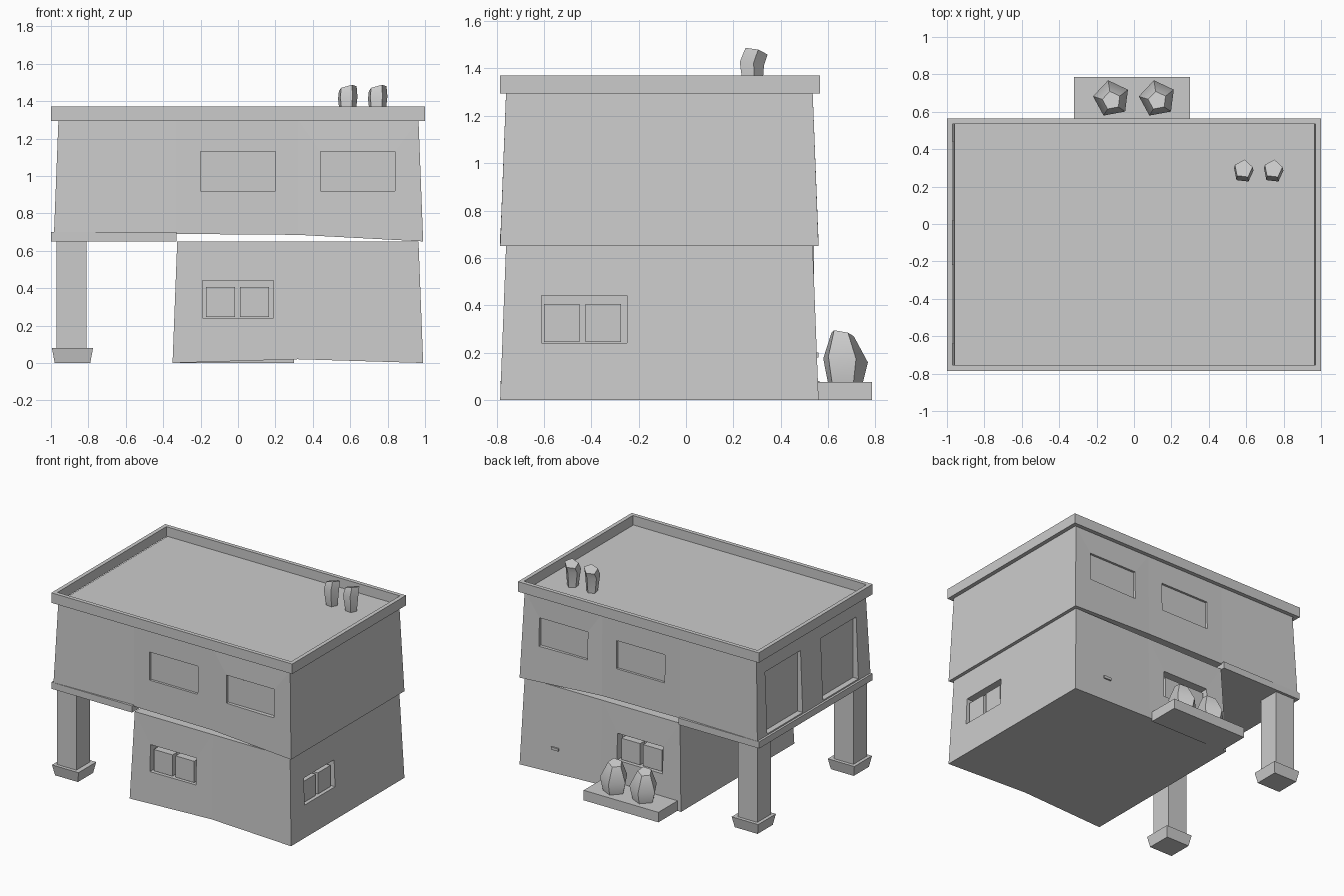
import bpy, bmesh, math
from mathutils import Vector

cube = bpy.data.objects.get("Cube")
if cube:
    bpy.data.objects.remove(cube, do_unlink=True)

grey = bpy.data.materials.new("plain grey")
grey.use_nodes = True
grey.diffuse_color = (0.6, 0.6, 0.6, 1)
grey.node_tree.nodes["Principled BSDF"].inputs["Base Color"].default_value = (0.6, 0.6, 0.6, 1)

FRONT, BACK = -0.785, 0.56
SEAMS = (-0.33, 0.32)


def finish(name, bm, smooth=False):
    bmesh.ops.recalc_face_normals(bm, faces=bm.faces)
    mesh = bpy.data.meshes.new(name)
    bm.to_mesh(mesh)
    bm.free()
    mesh.materials.append(grey)
    ob = bpy.data.objects.new(name, mesh)
    bpy.context.collection.objects.link(ob)
    if smooth:
        bpy.ops.object.select_all(action="DESELECT")
        ob.select_set(True)
        bpy.context.view_layer.objects.active = ob
        bpy.ops.object.shade_smooth_by_angle(angle=math.radians(40))
    return ob


def box(name, lo, hi, flare=0.0):
    """Box between two corners; flare widens the top."""
    bm = bmesh.new()
    bmesh.ops.create_cube(bm, size=1)
    lo, hi = Vector(lo), Vector(hi)
    mid, size = (lo + hi) / 2, hi - lo
    for v in bm.verts:
        top = v.co.z > 0
        v.co = mid + v.co * size
        if top:
            v.co.x += math.copysign(flare, v.co.x - mid.x)
            v.co.y += math.copysign(flare, v.co.y - mid.y)
    return finish(name, bm)


def loft(name, rings, sides, x, turn=0.0):
    """Stack of polygon rings (y, z, radius, tilt)."""
    bm = bmesh.new()
    loops = []
    for y, z, r, tilt in rings:
        loop = []
        for i in range(sides):
            a = turn + math.tau * i / sides
            dx, dy = r * math.cos(a), r * math.sin(a)
            loop.append(bm.verts.new((x + dx, y + dy, z + tilt * (dx - dy))))
        loops.append(loop)
    for a, b in zip(loops, loops[1:]):
        for i in range(sides):
            j = (i + 1) % sides
            bm.faces.new((a[i], a[j], b[j], b[i]))
    bm.faces.new(loops[0])
    bm.faces.new(loops[-1])
    return finish(name, bm, True)


def storey(name, columns, top, lean):
    """Walls in bays; each column is (x, bottom z, tuck under)."""
    bm = bmesh.new()
    rows = []
    last = len(columns) - 1
    for i, (x, z, tuck) in enumerate(columns):
        tx = x + (lean if i == 0 else -lean if i == last else 0)
        rows.append([bm.verts.new(p) for p in (
            (x, FRONT + tuck, z), (x, BACK - tuck, z),
            (tx, BACK - lean, top), (tx, FRONT + lean, top))])
    for a, b in zip(rows, rows[1:]):
        for k in range(4):
            n = (k + 1) % 4
            bm.faces.new((a[k], a[n], b[n], b[k]))
    bm.faces.new(rows[0])
    bm.faces.new(rows[-1])
    return finish(name, bm)


def cut(ob, lo, hi):
    """Carve a recess into a storey."""
    cutter = box("cutter", lo, hi)
    cutter.hide_render = True
    mod = ob.modifiers.new("recess", "BOOLEAN")
    mod.operation = "DIFFERENCE"
    mod.solver = "EXACT"
    mod.object = cutter
    bpy.context.view_layer.objects.active = ob
    bpy.ops.object.modifier_apply(modifier=mod.name)
    bpy.data.objects.remove(cutter, do_unlink=True)


# Ground floor and upper floor
lower = storey("ground_floor", [(-0.35, 0.0, 0), (0.32, 0.02, 0.01), (0.99, 0.0, 0)], 0.65, 0.025)
upper = storey("upper_floor", [(-0.985, 0.66, 0), (-0.33, 0.69, 0.02),
                               (0.32, 0.685, 0.02), (0.99, 0.65, 0)], 1.30, 0.025)
box("overhang_slab", (-1, FRONT, 0.65), (-0.33, BACK, 0.70))

# Upper windows, front and back
for x in (-0.2, 0.44):
    cut(upper, (x, -0.9, 0.92), (x + 0.4, -0.745, 1.13))
    cut(upper, (x, 0.52, 0.92), (x + 0.4, 0.7, 1.13))

# Tall balcony doors
for y in (0.02, -0.64):
    cut(upper, (-1.1, y, 0.71), (-0.94, y + 0.42, 1.17))

# Ground floor windows with paired panes
cut(lower, (-0.19, -0.9, 0.24), (0.19, -0.70, 0.44))
cut(lower, (-0.19, 0.48, 0.24), (0.19, 0.7, 0.44))
cut(lower, (0.91, -0.61, 0.24), (1.1, -0.25, 0.44))
for x in (-0.17, 0.01):
    box("front_pane", (x, -0.755, 0.245), (x + 0.155, -0.70, 0.405))
    box("back_pane", (x, 0.48, 0.245), (x + 0.155, 0.53, 0.405))
for y in (-0.60, -0.425):
    box("side_pane", (0.91, y, 0.245), (0.96, y + 0.15, 0.405))
box("wall_vent", (0.67, 0.54, 0.18), (0.73, 0.56, 0.20))

# Parapet in segments
EDGE = (-1.0,) + SEAMS + (1.0,)
for a, b in zip(EDGE, EDGE[1:]):
    box("front_parapet", (a, FRONT, 1.295), (b, FRONT + 0.03, 1.37))
    box("back_parapet", (a, BACK - 0.025, 1.295), (b, BACK + 0.005, 1.37))
for a, b in ((FRONT + 0.03, -0.11), (-0.11, BACK - 0.025)):
    for s in (-1, 1):
        box("side_parapet", (min(s, s * 0.97), a, 1.295), (max(s, s * 0.97), b, 1.37))

# Columns under the overhang
for y in (-0.76, 0.38):
    box("column", (-0.97, y, 0.05), (-0.81, y + 0.16, 0.66))
    box("column_base", (-0.98, y - 0.01, 0), (-0.79, y + 0.17, 0.08), 0.015)

# Rear planter with two bushes
box("planter", (-0.32, 0.55, 0), (0.30, 0.785, 0.075))
for x in (-0.12, 0.125):
    loft("bush", [(0.67, 0.06, 0.075, 0), (0.67, 0.17, 0.10, 0.1),
                  (0.66, 0.28, 0.05, 0.2)], 5, x, 0.5)

# Rooftop vents
for x in (0.585, 0.745):
    loft("roof_vent", [(0.28, 1.29, 0.04, 0), (0.275, 1.42, 0.055, 0.1),
                       (0.295, 1.47, 0.05, 0.25)], 5, x, 0.2)
